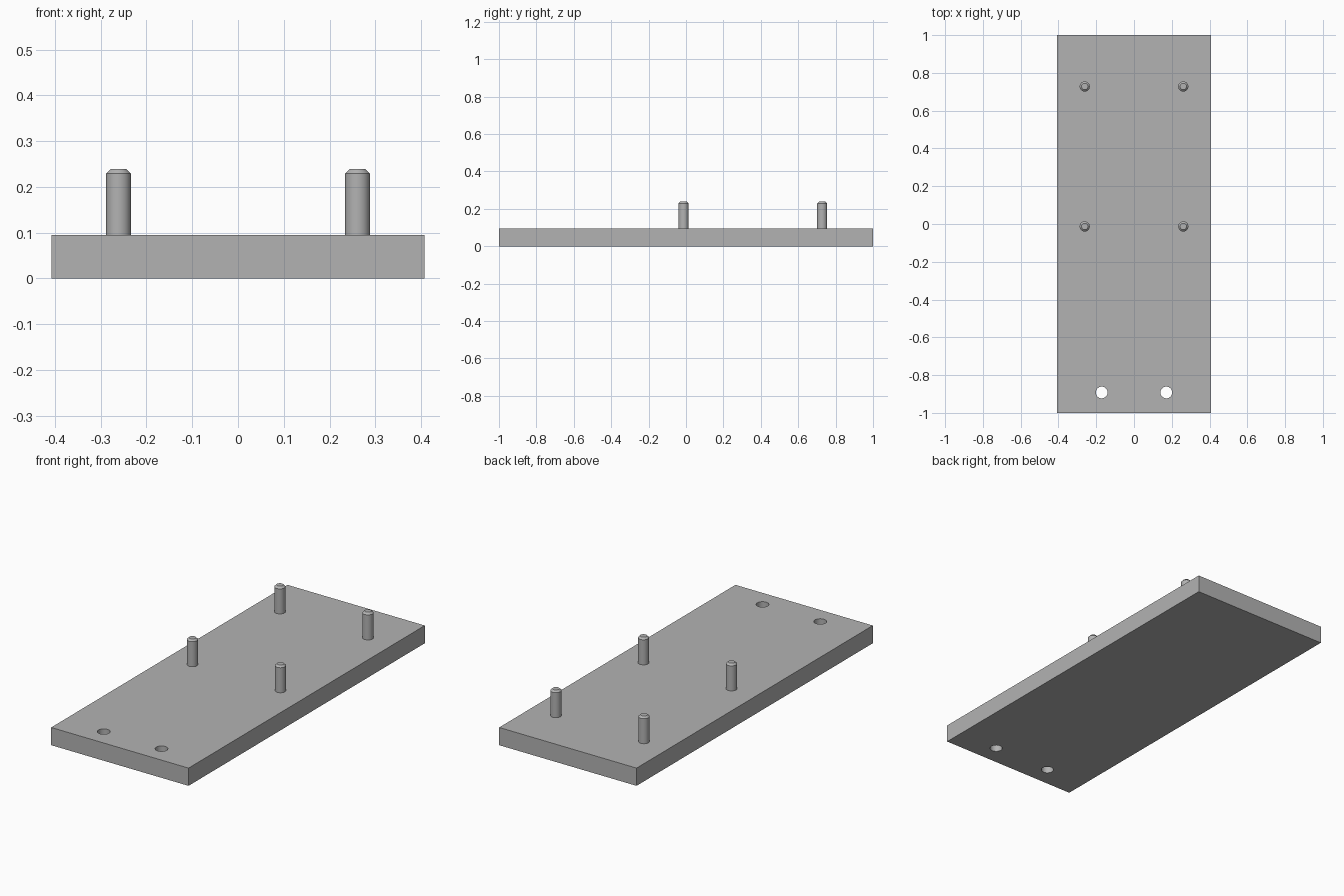
import bpy
import math

cube = bpy.data.objects.get("Cube")
if cube:
    bpy.data.objects.remove(cube, do_unlink=True)

THICK = 0.095
PIN_R, PIN_TOP, CHAMFER = 0.027, 0.239, 0.01
HOLE_R = 0.031
PINS = [(x, y) for x in (-0.261, 0.261) for y in (-0.013, 0.728)]
HOLES = [(x, -0.892) for x in (-0.171, 0.171)]

grey = bpy.data.materials.new("plain grey")
grey.use_nodes = True
colour = (0.45, 0.45, 0.45, 1)
grey.diffuse_color = colour
grey.node_tree.nodes["Principled BSDF"].inputs["Base Color"].default_value = colour


def cylinder(name, x, y, r, z0, z1, top_r=None):
    bpy.ops.mesh.primitive_cone_add(
        vertices=48, radius1=r, radius2=r if top_r is None else top_r,
        depth=z1 - z0, location=(x, y, (z0 + z1) / 2))
    ob = bpy.context.object
    ob.name = name
    ob.data.materials.append(grey)
    return ob


def smooth(ob):
    bpy.ops.object.select_all(action='DESELECT')
    ob.select_set(True)
    bpy.context.view_layer.objects.active = ob
    bpy.ops.object.shade_smooth_by_angle(angle=math.radians(30))


# Base plate
bpy.ops.mesh.primitive_cube_add(size=1, location=(0, 0, THICK / 2))
plate = bpy.context.object
plate.name = "base_plate"
plate.scale = (0.814, 2, THICK)
bpy.ops.object.transform_apply(location=True, scale=True)
plate.data.materials.append(grey)

# Drill the mounting holes and the pin seats through the plate
drills = [(x, y, HOLE_R) for x, y in HOLES] + [(x, y, PIN_R) for x, y in PINS]
for x, y, r in drills:
    drill = cylinder("drill", x, y, r, -0.1, THICK + 0.1)
    drill.hide_render = True
    cut = plate.modifiers.new("hole", 'BOOLEAN')
    cut.operation = 'DIFFERENCE'
    cut.solver = 'EXACT'
    cut.object = drill
    bpy.context.view_layer.objects.active = plate
    bpy.ops.object.modifier_apply(modifier=cut.name)
    bpy.data.objects.remove(drill, do_unlink=True)
smooth(plate)

# Pins pressed through the plate, flush underneath, with chamfered tops
for i, (x, y) in enumerate(PINS):
    pin = cylinder(f"locating_pin_{i + 1}", x, y, PIN_R, 0, PIN_TOP)
    bevel = pin.modifiers.new("chamfer", 'BEVEL')
    bevel.width = CHAMFER
    bevel.segments = 1
    bevel.limit_method = 'WEIGHT'
    weights = pin.data.attributes.new("bevel_weight_edge", 'FLOAT', 'EDGE')
    for e in pin.data.edges:
        if all(pin.data.vertices[v].co.z > 0 for v in e.vertices):
            weights.data[e.index].value = 1.0
    bpy.context.view_layer.objects.active = pin
    bpy.ops.object.modifier_apply(modifier=bevel.name)
    smooth(pin)
